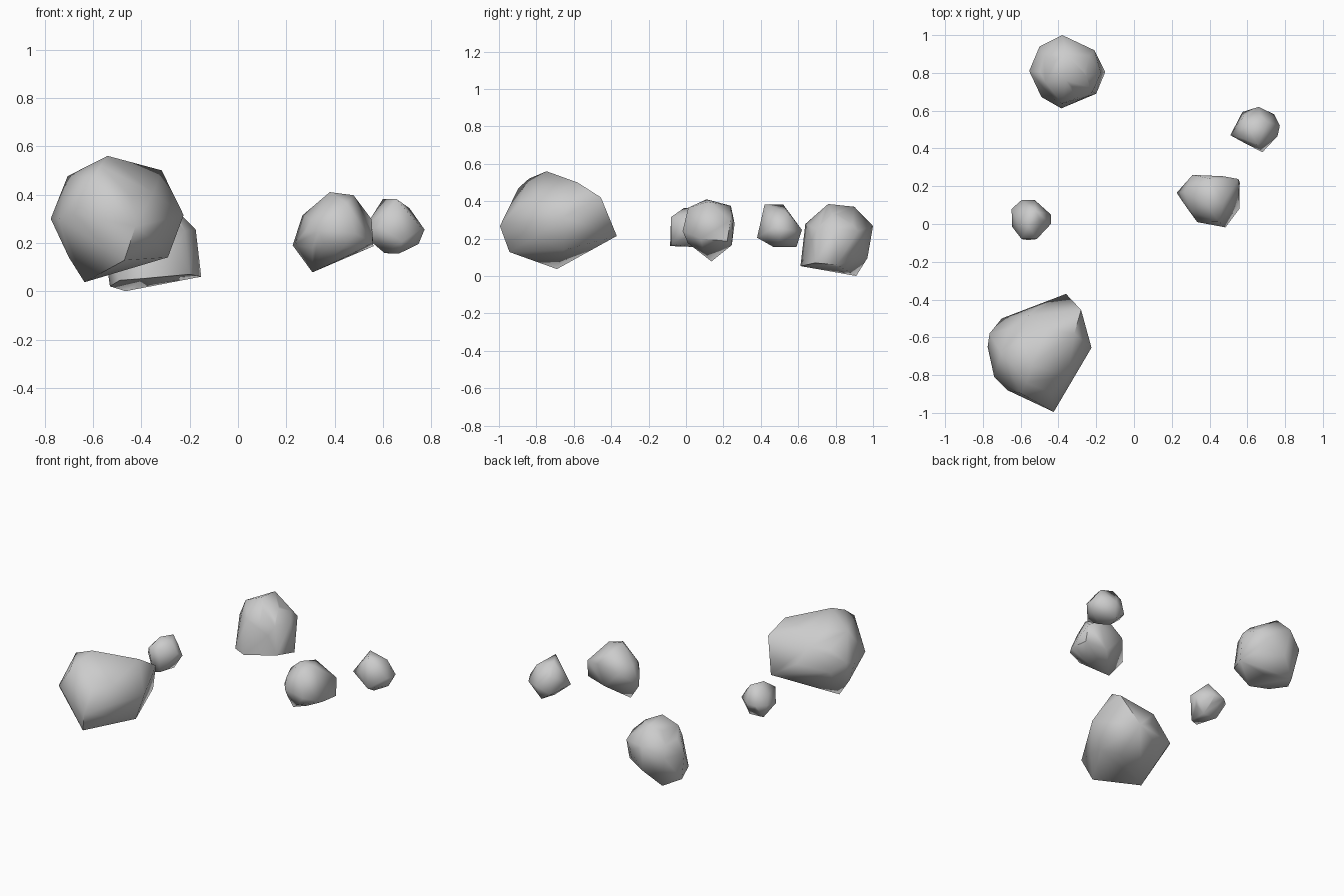
import bpy, bmesh, math
from mathutils import Vector


def rock(name, core, corners):
    """Convex boulder: a rounded core hull-wrapped together with chipped corners."""
    pts = [Vector(c) for c in corners]
    lo = Vector([min(p[i] for p in pts) for i in range(3)])
    hi = Vector([max(p[i] for p in pts) for i in range(3)])
    mid, half = (lo + hi) / 2, (hi - lo) / 2 * core
    bm = bmesh.new()
    bmesh.ops.create_icosphere(bm, subdivisions=2, radius=1)
    for v in bm.verts:
        v.co = mid + v.co * half
    # keep only the core's points, then wrap everything
    bmesh.ops.delete(bm, geom=bm.edges[:], context='EDGES_FACES')
    for p in pts:
        bm.verts.new(p)
    bmesh.ops.convex_hull(bm, input=bm.verts[:])
    bmesh.ops.delete(bm, geom=[v for v in bm.verts if not v.link_faces], context='VERTS')
    bmesh.ops.recalc_face_normals(bm, faces=bm.faces[:])
    for f in bm.faces:
        f.smooth = True
    mesh = bpy.data.meshes.new(name)
    bm.to_mesh(mesh)
    bm.free()
    mesh.set_sharp_from_angle(angle=math.radians(65))
    bpy.context.collection.objects.link(bpy.data.objects.new(name, mesh))


# Largest rock, front left
rock("large_rock", 0.79, [
    (-.54, -.746, .56), (-.316, -.58, .50), (-.28, -.455, .42), (-.36, -.37, .214),
    (-.225, -.655, .315), (-.425, -.995, .267), (-.635, -.69, .037), (-.29, -.65, .14),
    (-.47, -.944, .128), (-.67, -.88, .32), (-.74, -.81, .30), (-.775, -.65, .30),
    (-.765, -.58, .32), (-.70, -.50, .27), (-.70, -.70, .14), (-.705, -.68, .476),
    (-.60, -.896, .47), (-.57, -.84, .52)])

# Rock at the back
rock("back_rock", 0.85, [
    (-.38, 1.0, .267), (-.21, .92, .24), (-.152, .805, .06), (-.20, .69, .07),
    (-.385, .612, .053), (-.49, .672, .045), (-.555, .81, .20), (-.50, .94, .20),
    (-.465, .91, 0), (-.36, .97, .096), (-.36, .76, .385), (-.36, .90, .37),
    (-.38, .638, .278), (-.22, .70, .25), (-.175, .80, .255), (-.53, .80, .02),
    (-.25, .78, .33), (-.47, .75, .34)])

# Wedge-shaped rock on the right
rock("wedge_rock", 0.73, [
    (.38, .11, .41), (.478, .12, .397), (.31, .26, .28), (.47, .253, .30),
    (.553, .238, .297), (.40, .24, .375), (.558, .08, .20), (.56, .22, .186),
    (.484, -.018, .24), (.335, .01, .25), (.226, .165, .19), (.308, .136, .078),
    (.267, .17, .314), (.42, .245, .165), (.45, .012, .365), (.43, .01, .176)])

# Small rock, far right
rock("small_rock", 0.73, [
    (.655, .42, .382), (.60, .52, .382), (.71, .54, .343), (.66, .62, .246),
    (.743, .58, .24), (.772, .52, .255), (.76, .466, .26), (.68, .38, .205),
    (.51, .47, .24), (.574, .593, .20), (.64, .59, .155), (.665, .468, .155),
    (.606, .50, .158), (.747, .50, .195), (.58, .57, .31)])

# Pebble on the left
rock("pebble", 0.85, [
    (-.56, -.01, .364), (-.52, .07, .36), (-.595, .127, .26), (-.526, .127, .26),
    (-.44, .05, .25), (-.44, 0, .28), (-.515, -.08, .315), (-.595, -.08, .31),
    (-.56, -.085, .16), (-.645, -.015, .24), (-.648, .08, .26), (-.50, .05, .155),
    (-.60, .05, .16), (-.515, -.08, .17)])
